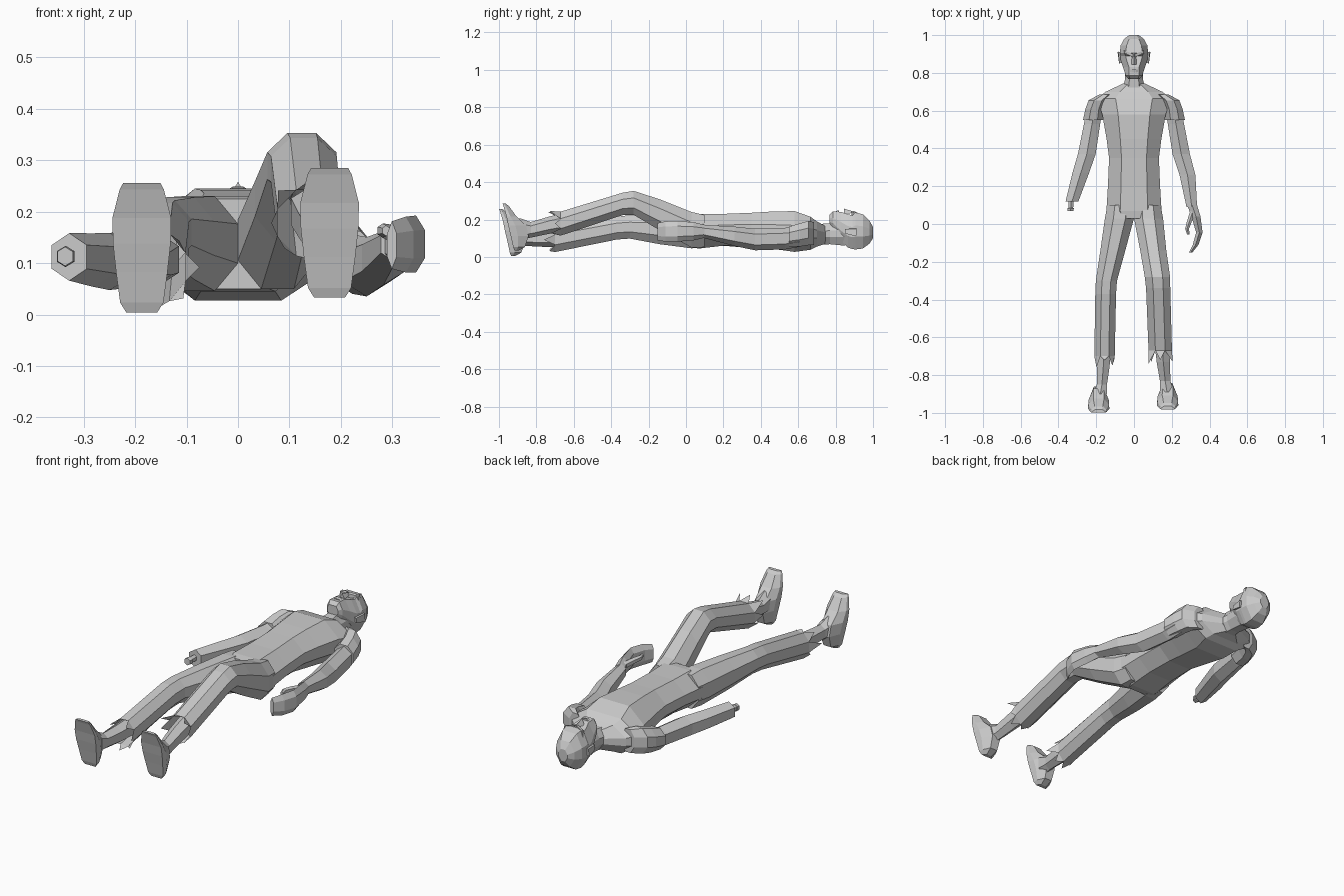
import bpy, bmesh, math
from mathutils import Vector


def loft(name, rings, cap0=True, cap1=True, extra=()):
    """Skin a list of equal-length rings; extra = loose triangles."""
    bm = bmesh.new()
    vs = [[bm.verts.new(p) for p in r] for r in rings]
    n = len(rings[0])
    for a, b in zip(vs, vs[1:]):
        for i in range(n):
            j = (i + 1) % n
            bm.faces.new((a[i], a[j], b[j], b[i]))
    if cap0:
        bm.faces.new(vs[0])
    if cap1:
        bm.faces.new(vs[-1])
    for i, j, tip in extra:
        bm.faces.new((vs[-1][i], vs[-1][j], bm.verts.new(tip)))
    bmesh.ops.recalc_face_normals(bm, faces=bm.faces)
    me = bpy.data.meshes.new(name)
    bm.to_mesh(me)
    bm.free()
    ob = bpy.data.objects.new(name, me)
    bpy.context.collection.objects.link(ob)
    return ob


def ring(x, y, z, rx, rz, n=8):
    """Polygon ring across the body axis, flat side up."""
    k = 1 / math.cos(math.pi / n)
    return [(x + rx * k * math.cos((i + .5) * math.tau / n), y,
             z + rz * k * math.sin((i + .5) * math.tau / n)) for i in range(n)]


def tube(name, secs, n=8, **kw):
    return loft(name, [ring(*s, n) for s in secs], **kw)


def slab(y, hw, zb, zf, wf=.5, wb=.5, lo=.35, hi=.65):
    """Symmetric eight-point body section between back zb and front zf."""
    h = zf - zb
    half = [(wf * hw, zf), (hw, zb + hi * h), (hw, zb + lo * h), (wb * hw, zb)]
    return [(x, y, z) for x, z in half] + [(-x, y, z) for x, z in reversed(half)]


# Torso
loft("torso", [slab(*s) for s in [
    (.745, .055, .07, .165), (.70, .15, .055, .19), (.665, .195, .038, .215),
    (.58, .168, .027, .245), (.45, .145, .045, .242), (.35, .132, .06, .236),
    (.20, .138, .06, .23), (.07, .146, .045, .23), (.03, .12, .05, .225)]])

# Neck and head
loft("neck", [slab(*s) for s in [
    (.70, .062, .065, .175), (.77, .047, .068, .18), (.85, .052, .06, .19)]])
loft("head", [slab(*s) for s in [
    (.768, .030, .17, .225, .7), (.785, .044, .145, .243, .6, .7),
    (.83, .058, .085, .24, .45, .6), (.865, .070, .05, .228, .55),
    (.89, .073, .042, .222, .6), (.905, .075, .04, .238, .6),
    (.945, .071, .045, .228, .55), (.98, .052, .07, .195), (1.0, .026, .10, .16)]])
loft("nose", [[(-.007, .905, .236), (.007, .905, .236), (0, .905, .24)],
              [(-.016, .845, .23), (.016, .845, .23), (0, .845, .258)]])
loft("lips", [slab(.803, .022, .23, .246), slab(.818, .02, .23, .249)])

for s, side in ((-1, "left"), (1, "right")):
    loft(side + "_brow", [
        [(s * .006, .885, .22), (s * .006, .90, .22), (s * .006, .90, .245), (s * .006, .885, .243)],
        [(s * .058, .902, .2), (s * .058, .918, .2), (s * .05, .918, .236), (s * .05, .902, .234)]])
    loft(side + "_ear", [
        [(s * .062, .855, .125), (s * .062, .91, .12), (s * .062, .91, .155), (s * .062, .855, .15)],
        [(s * .079, .85, .125), (s * .087, .91, .11), (s * .084, .912, .15), (s * .077, .85, .148)]])
    # Short sleeves
    tube(side + "_sleeve", [
        (s * .15, .685, .125, .035, .06), (s * .19, .655, .128, .05, .065),
        (s * .207, .61, .118, .05, .062), (s * .216, .55, .107, .054, .055)])

# Arms
tube("left_arm", [(-.208, .61, .11, .042, .046), (-.222, .53, .104, .043, .046),
                  (-.25, .37, .103, .047, .048), (-.282, .27, .106, .044, .045),
                  (-.328, .12, .112, .034, .04)], n=6)
tube("exposed_bone", [(-.331, .14, .113, .013, .015), (-.335, .085, .113, .013, .015),
                      (-.335, .083, .113, .017, .018), (-.336, .068, .113, .015, .016)], n=6)
tube("right_arm", [(.208, .61, .108, .042, .046), (.222, .53, .098, .043, .05),
                   (.25, .37, .093, .046, .05), (.283, .26, .11, .042, .045),
                   (.306, .09, .137, .028, .03)], n=6)

# Right hand and thumb
tube("right_hand", [(.308, .10, .137, .026, .03), (.328, .04, .137, .024, .042),
                    (.346, -.045, .137, .017, .048), (.326, -.11, .136, .015, .047),
                    (.299, -.152, .135, .009, .04)], n=6)
tube("right_thumb", [(.312, .07, .15, .014, .016), (.292, .01, .16, .013, .014),
                     (.281, -.025, .163, .01, .012), (.288, -.055, .163, .007, .009)], n=6)


def trouser(name, secs, spikes):
    """Trouser leg with torn triangular strips at the hem."""
    last = ring(*secs[-1])
    c = Vector(secs[-1][:3])
    extra = []
    for i, length, flare in spikes:
        j = (i + 1) % 8
        mid = (Vector(last[i]) + Vector(last[j])) / 2
        tip = mid + (mid - c) * flare + Vector((0, -length, 0))
        extra.append((i, j, tip))
    return tube(name, secs, cap1=False, extra=extra)


# Trouser legs: left straight, right bent at the knee
trouser("left_trouser_leg", [
    (-.073, .10, .138, .068, .086), (-.077, .03, .138, .077, .092),
    (-.112, -.14, .148, .066, .08), (-.146, -.30, .16, .056, .062),
    (-.15, -.37, .155, .055, .062), (-.156, -.70, .092, .054, .066)],
    [(0, .05, .1), (1, .02, .1), (2, .06, .1), (3, .07, .45), (4, .03, .1), (5, .04, .2), (6, .03, .3), (7, .06, .5)])
trouser("right_trouser_leg", [
    (.073, .10, .138, .068, .086), (.077, .03, .145, .077, .095),
    (.102, -.14, .225, .069, .083), (.124, -.28, .289, .067, .064),
    (.128, -.34, .283, .064, .06), (.139, -.67, .178, .062, .064)],
    [(0, .06, .5), (1, .05, .3), (2, .07, .4), (3, .05, .2), (4, .06, .1), (5, .03, .1), (6, .05, .1), (7, .03, .1)])

# Shins and feet, soles facing the front
tube("left_shin", [(-.155, -.62, .107, .04, .045), (-.163, -.76, .10, .033, .04),
                   (-.17, -.85, .10, .027, .036), (-.178, -.90, .11, .036, .05)], n=6)
tube("right_shin", [(.145, -.58, .2, .042, .045), (.155, -.73, .17, .035, .04),
                    (.165, -.83, .145, .028, .036), (.175, -.89, .15, .036, .05)], n=6)


def foot(name, x, dy, dz):
    rings = []
    for z, hw, ys, yt in [(.006, .03, -.935, -.915), (.025, .042, -.942, -.88),
                          (.085, .05, -.955, -.86), (.14, .056, -.968, -.872),
                          (.19, .057, -.978, -.925), (.245, .043, -.994, -.965),
                          (.258, .036, -.999, -.982)]:
        ym = ys + .4 * (yt - ys)
        rings.append([(x - hw, ys + dy, z + dz), (x + hw, ys + dy, z + dz),
                      (x + hw * .95, ym + dy, z + dz), (x + hw * .5, yt + dy, z + dz),
                      (x - hw * .5, yt + dy, z + dz), (x - hw * .95, ym + dy, z + dz)])
    return loft(name, rings)


foot("left_foot", -.187, 0, -.002)
foot("right_foot", .178, .018, .027)
